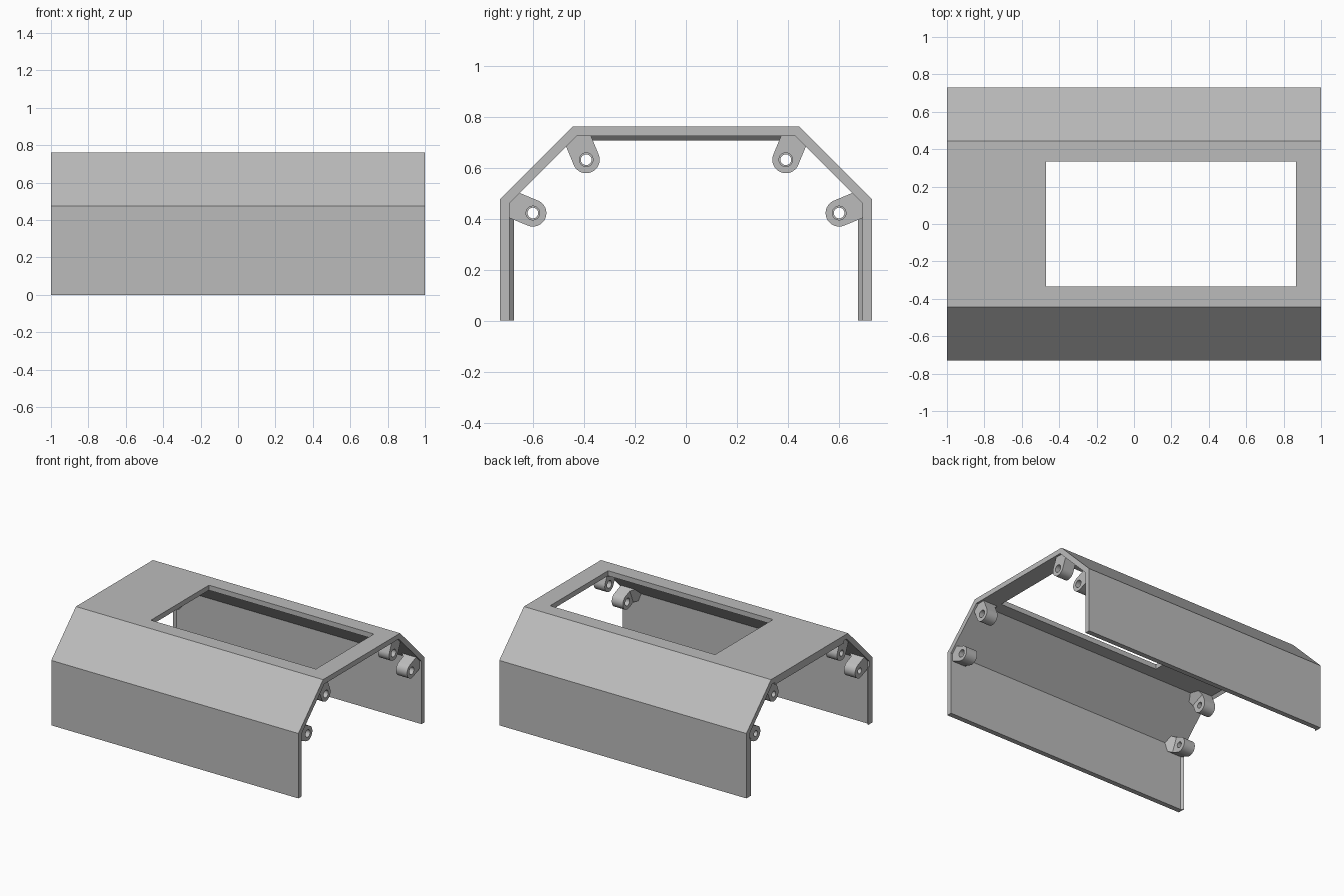
import bpy
import bmesh
import math
from mathutils import Vector

if "Cube" in bpy.data.objects:
    bpy.data.objects.remove(bpy.data.objects["Cube"], do_unlink=True)

grey = bpy.data.materials.new("plain grey")
grey.use_nodes = True
COLOUR = (0.5, 0.5, 0.5, 1)
grey.diffuse_color = COLOUR
grey.node_tree.nodes["Principled BSDF"].inputs["Base Color"].default_value = COLOUR


def prism(name, points, sweep):
    """Closed solid: a flat outline swept along a vector."""
    bm = bmesh.new()
    face = bm.faces.new([bm.verts.new(p) for p in points])
    new = bmesh.ops.extrude_face_region(bm, geom=[face])["geom"]
    verts = [v for v in new if isinstance(v, bmesh.types.BMVert)]
    bmesh.ops.translate(bm, verts=verts, vec=sweep)
    bmesh.ops.recalc_face_normals(bm, faces=bm.faces)
    mesh = bpy.data.meshes.new(name)
    bm.to_mesh(mesh)
    bm.free()
    mesh.materials.append(grey)
    obj = bpy.data.objects.new(name, mesh)
    bpy.context.collection.objects.link(obj)
    return obj


def activate(obj):
    bpy.ops.object.select_all(action='DESELECT')
    obj.select_set(True)
    bpy.context.view_layer.objects.active = obj


def cut(obj, cutter):
    cutter.hide_render = True
    mod = obj.modifiers.new("cut", 'BOOLEAN')
    mod.operation = 'DIFFERENCE'
    mod.solver = 'EXACT'
    mod.object = cutter
    activate(obj)
    bpy.ops.object.modifier_apply(modifier=mod.name)
    bpy.data.objects.remove(cutter, do_unlink=True)


# Folded shell: outer outline out, inner outline back
W, H, SHOULDER, RIDGE, T = 0.73, 0.76, 0.475, 0.445, 0.037
k = T * math.tan(math.pi / 8)
outer = [(-W, 0), (-W, SHOULDER), (-RIDGE, H), (RIDGE, H), (W, SHOULDER), (W, 0)]
inner = [(W - T, 0), (W - T, SHOULDER - k), (RIDGE - k, H - T)]
inner += [(-y, z) for y, z in reversed(inner)]
shell = prism("shell", [(-1, y, z) for y, z in outer + inner], (2, 0, 0))

# Window in the top plate
x0, x1, wy = -0.47, 0.865, 0.335
cut(shell, prism("window_cutter",
                 [(x0, -wy, 0.6), (x1, -wy, 0.6), (x1, wy, 0.6), (x0, wy, 0.6)],
                 (0, 0, 0.3)))

# Small bevelled lips inside the right-hand end
LIP = 0.018
for side, label in ((-1, "front"), (1, "back")):
    y = side * (W - T)
    root = side * (W - T / 2)
    prism(label + "_lip",
          [(-1, root, 0), (-1, y - side * LIP, 0), (-1 + LIP, y, 0), (-1 + LIP, root, 0)],
          (0, 0, 0.42))
z = H - T
prism("top_lip",
      [(-1, -0.4, H - T / 2), (-1, -0.4, z - LIP), (-1 + LIP, -0.4, z), (-1 + LIP, -0.4, H - T / 2)],
      (0, 0.8, 0))

# Screw bosses: a round-ended lug on the bisector of each fold, with a gusset
R, REACH, LENGTH, INSET = 0.053, 0.14, 0.09, 0.015
ROOT = REACH - 0.03


def boss(name, corner, tilt, side, end):
    to_fold = Vector((0, side * math.cos(tilt), math.sin(tilt)))
    across = Vector((0, -to_fold.z, to_fold.y))
    along = Vector((-end, 0, 0))
    centre = Vector((end * (1 - INSET), side * corner[0], corner[1])) - to_fold * REACH

    def at(t, s, depth=0.0):
        return centre + to_fold * t + across * s + along * depth

    def arc(radius, start, sweep, n):
        angles = [start + sweep * i / n for i in range(n + 1)]
        return [at(radius * math.cos(a), radius * math.sin(a)) for a in angles]

    outline = arc(R, math.pi / 2, math.pi, 20) + [at(ROOT, -R), at(ROOT, R)]
    lug = prism(name, outline, along * LENGTH)
    hole = arc(0.027 if end > 0 else 0.021, 0, math.tau, 24)[:-1]
    cut(lug, prism("hole_cutter", [p - along * 0.1 for p in hole], along * 0.4))
    activate(lug)
    bpy.ops.object.shade_smooth_by_angle(angle=math.radians(30))
    rise = ROOT - R
    prism(name + "_gusset",
          [at(R, -R, LENGTH), at(ROOT, -R, LENGTH), at(ROOT, -R, LENGTH + rise)],
          across * 2 * R)


for end, end_name in ((-1, "right"), (1, "left")):
    for side, side_name in ((-1, "front"), (1, "back")):
        label = end_name + "_" + side_name
        boss(label + "_upper_boss", (RIDGE, H), math.radians(67.5), side, end)
        boss(label + "_lower_boss", (W, SHOULDER), math.radians(22.5), side, end)
